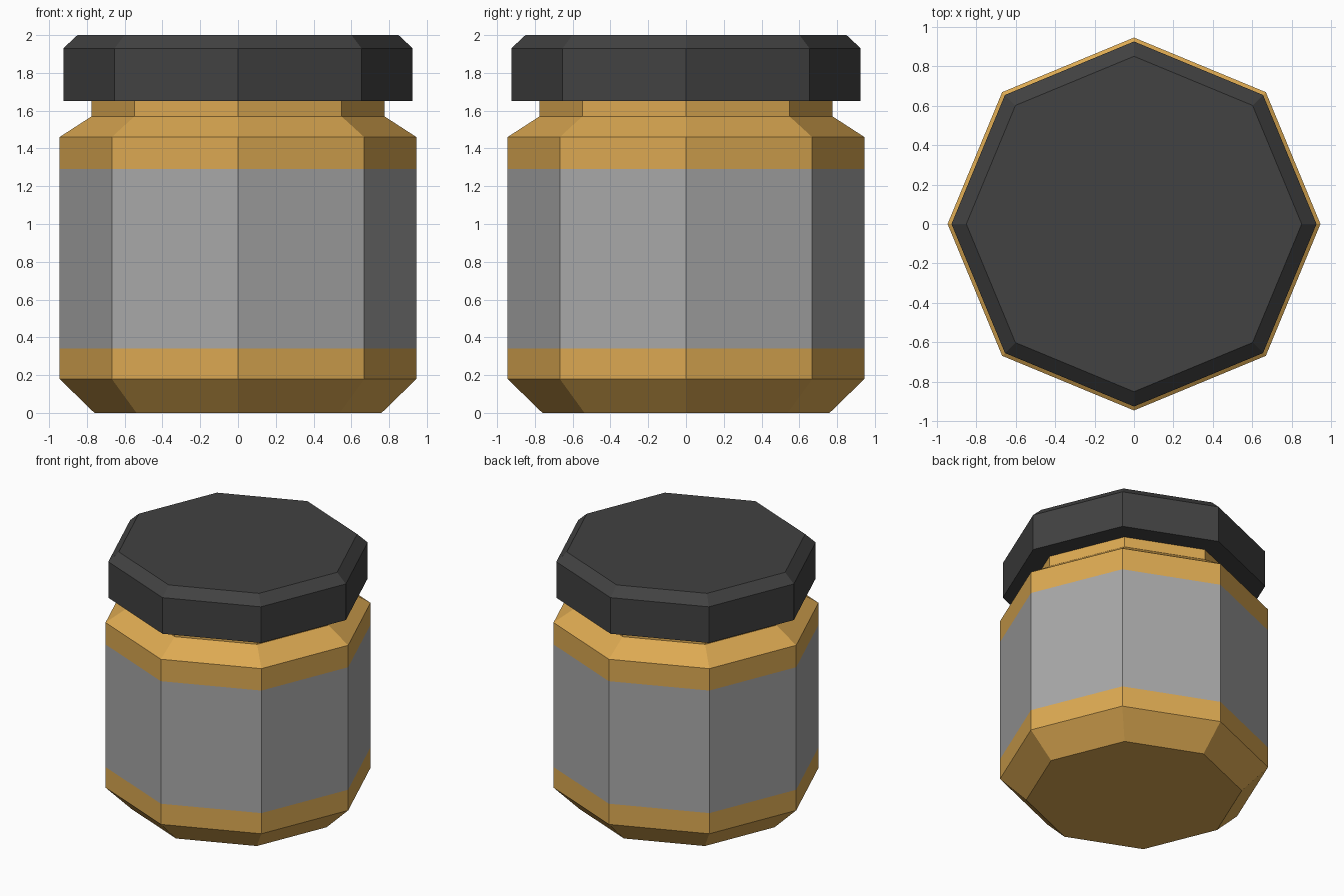
import bpy
import bmesh
from math import cos, sin, pi

SIDES = 8

cube = bpy.data.objects.get("Cube")
if cube:
    bpy.data.objects.remove(cube, do_unlink=True)


def make_material(name, colour):
    mat = bpy.data.materials.new(name)
    mat.use_nodes = True
    mat.diffuse_color = colour
    mat.node_tree.nodes["Principled BSDF"].inputs["Base Color"].default_value = colour
    return mat


def lathe(name, profile, materials):
    """Eight-sided closed solid from (radius, height) points, bottom to top."""
    bm = bmesh.new()
    rings = [[bm.verts.new((r * cos(2 * pi * i / SIDES), r * sin(2 * pi * i / SIDES), z))
              for i in range(SIDES)] for r, z in profile]
    for low, high in zip(rings, rings[1:]):
        for i in range(SIDES):
            j = (i + 1) % SIDES
            bm.faces.new((low[i], low[j], high[j], high[i]))
    bm.faces.new(rings[0][::-1])
    bm.faces.new(rings[-1])
    mesh = bpy.data.meshes.new(name)
    bm.to_mesh(mesh)
    bm.free()
    for mat in materials:
        mesh.materials.append(mat)
    obj = bpy.data.objects.new(name, mesh)
    bpy.context.collection.objects.link(obj)
    return obj


gold = make_material("amber_contents", (0.716, 0.397, 0.084, 1))
grey = make_material("grey_label", (0.392, 0.392, 0.392, 1))
dark = make_material("dark_lid", (0.054, 0.054, 0.054, 1))

# Jar body: bevelled base, straight wall with label band, shoulder and neck
LABEL_LOW, LABEL_HIGH = 0.34, 1.29
jar = lathe("jar_body", [(0.76, 0), (0.945, 0.18), (0.945, LABEL_LOW),
                         (0.945, LABEL_HIGH), (0.945, 1.46), (0.775, 1.57),
                         (0.775, 1.66)], [gold, grey])

# Label wraps the middle of the wall
for face in jar.data.polygons:
    if len(face.vertices) == 4 and LABEL_LOW < face.center.z < LABEL_HIGH:
        face.material_index = 1

# Lid with a chamfered top edge
lathe("lid", [(0.925, 1.65), (0.925, 1.93), (0.85, 2.0)], [dark])
